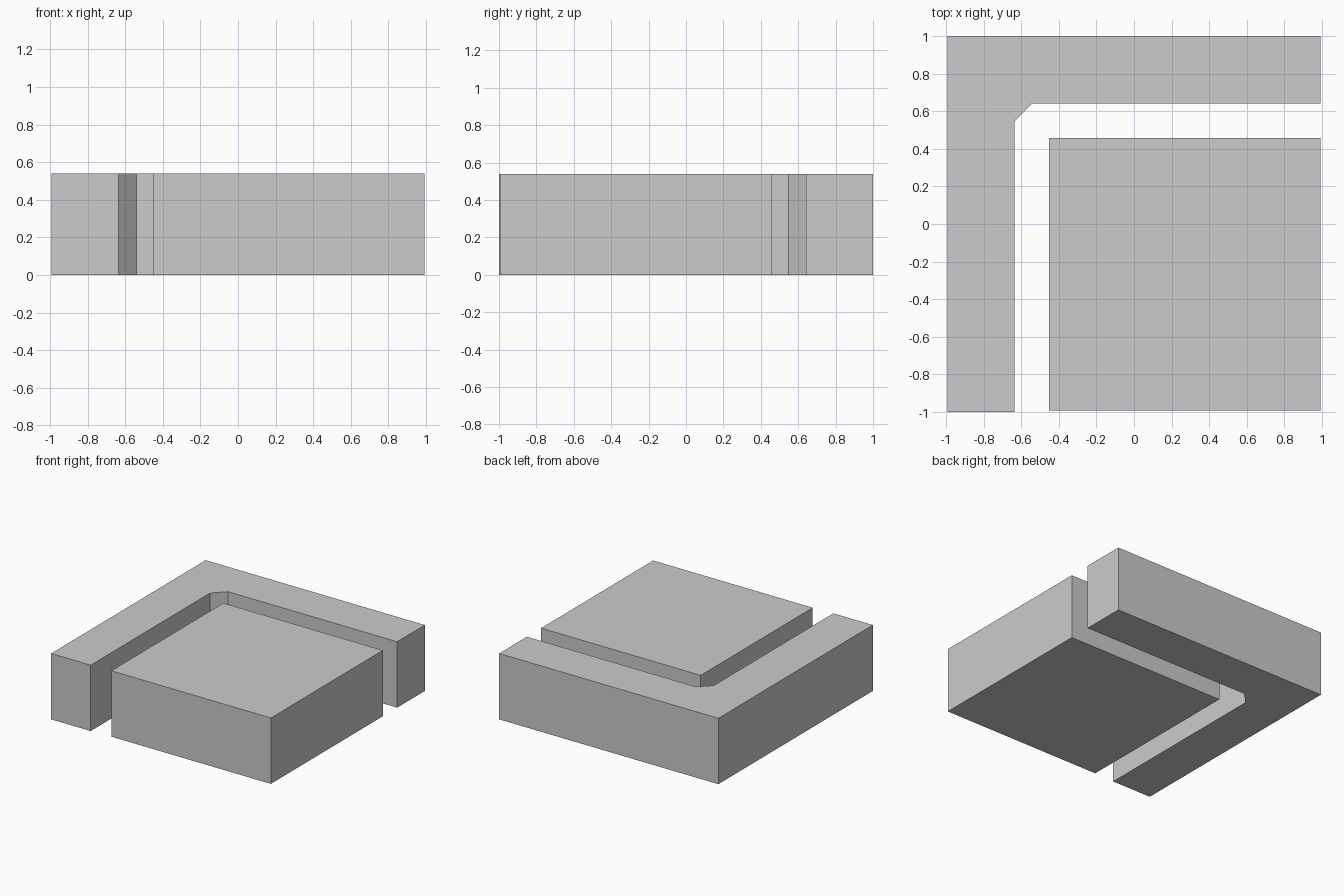
import bpy, bmesh

if "Cube" in bpy.data.objects:
    bpy.data.objects.remove(bpy.data.objects["Cube"])

H = 0.54   # common height
X = 0.993  # half width


def prism(name, outline, height):
    """Extrude a counter-clockwise outline up from z = 0."""
    bm = bmesh.new()
    base = bm.faces.new([bm.verts.new((x, y, 0)) for x, y in outline])
    top = bmesh.ops.extrude_face_region(bm, geom=[base], use_keep_orig=True)["geom"]
    bmesh.ops.translate(bm, vec=(0, 0, height),
                        verts=[v for v in top if isinstance(v, bmesh.types.BMVert)])
    bmesh.ops.recalc_face_normals(bm, faces=bm.faces)
    mesh = bpy.data.meshes.new(name)
    bm.to_mesh(mesh)
    bm.free()
    obj = bpy.data.objects.new(name, mesh)
    bpy.context.collection.objects.link(obj)
    return obj


# L-shaped surround with a chamfered inner corner
prism("corner_surround", [(-X, -1), (-0.635, -1), (-0.635, 0.547), (-0.54, 0.642),
                          (X, 0.642), (X, 1), (-X, 1)], H)

# Square inner block
prism("inner_block", [(-0.453, -0.993), (X, -0.993), (X, 0.457), (-0.453, 0.457)], H)
